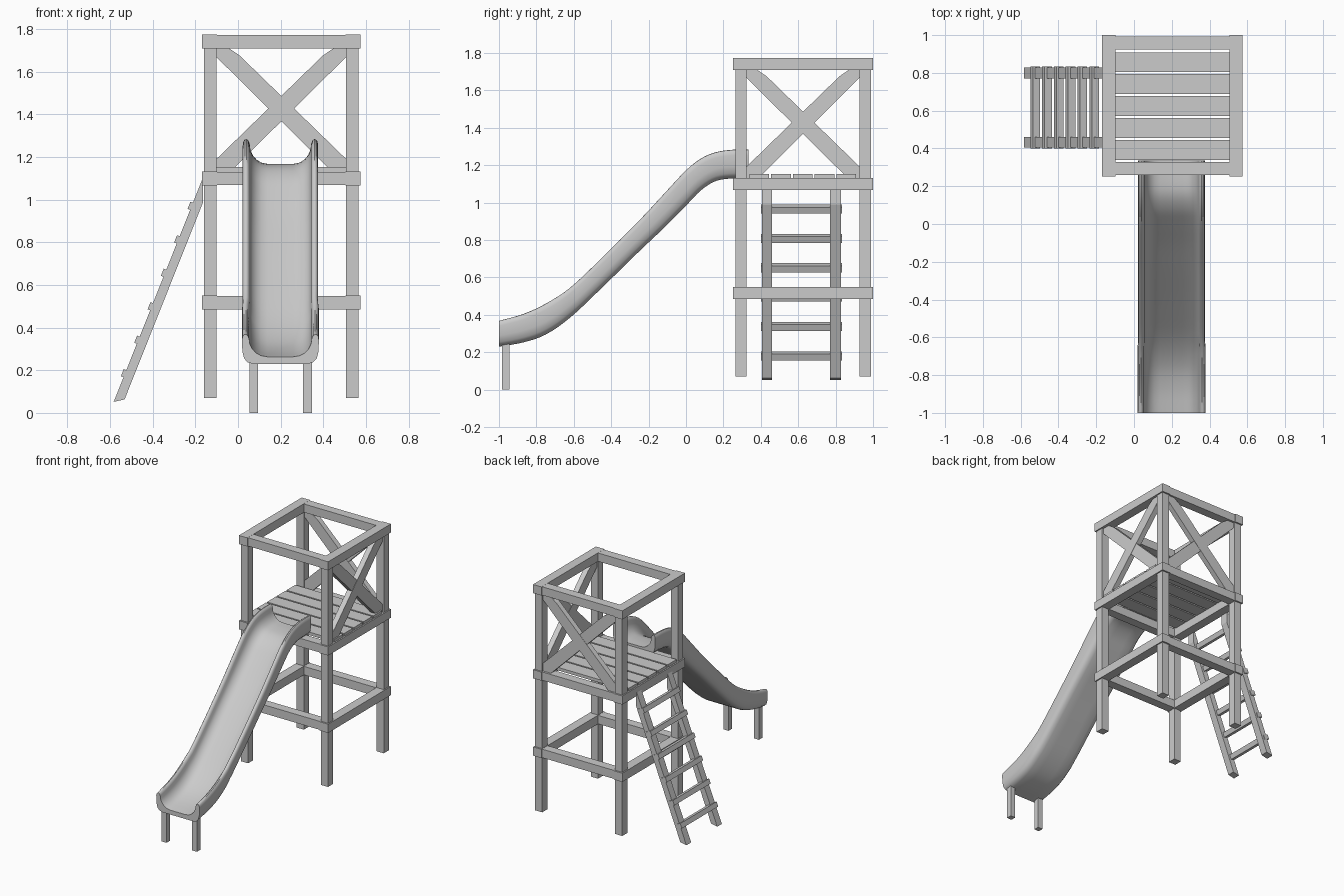
import bpy, bmesh
from mathutils import Vector

if "Cube" in bpy.data.objects:
    bpy.data.objects.remove(bpy.data.objects["Cube"])

CX, CY = 0.203, 0.626          # tower centre


def make(name, verts, faces):
    bm = bmesh.new()
    vs = [bm.verts.new(v) for v in verts]
    for f in faces:
        bm.faces.new([vs[i] for i in f])
    bmesh.ops.recalc_face_normals(bm, faces=bm.faces)
    mesh = bpy.data.meshes.new(name)
    bm.to_mesh(mesh)
    bm.free()
    ob = bpy.data.objects.new(name, mesh)
    bpy.context.collection.objects.link(ob)
    return ob


def loft(name, rings):
    """Closed solid through rings of equal point count."""
    n = len(rings[0])
    verts = [p for r in rings for p in r]
    faces = [tuple(range(n)), tuple(range(len(verts) - n, len(verts)))]
    for k in range(len(rings) - 1):
        for i in range(n):
            j = (i + 1) % n
            faces.append((k * n + i, k * n + j, (k + 1) * n + j, (k + 1) * n + i))
    return make(name, verts, faces)


def prism(name, pts, axis, a, b):
    """Outline in (h, z) extruded along 'x' or 'y' from a to b."""
    put = (lambda h, z, d: (d, h, z)) if axis == 'x' else (lambda h, z, d: (h, d, z))
    return loft(name, [[put(h, z, d) for h, z in pts] for d in (a, b)])


def box(name, x0, x1, y0, y1, z0, z1):
    return prism(name, [(x0, z0), (x1, z0), (x1, z1), (x0, z1)], 'y', y0, y1)


def span(c, s, inner, outer):
    return sorted((c + s * inner, c + s * outer))


# tower posts
for sx in (-1, 1):
    for sy in (-1, 1):
        box("tower_post", *span(CX, sx, 0.304, 0.363), *span(CY, sy, 0.302, 0.362), 0.07, 1.768)

# three rings of rails
for tier, z0, z1 in (("lower", 0.484, 0.55), ("deck", 1.067, 1.132), ("top", 1.709, 1.774)):
    for s in (-1, 1):
        box(tier + "_side_rail", *span(CX, s, 0.302, 0.372), CY - 0.374, CY + 0.374, z0, z1)
        box(tier + "_cross_rail", CX - 0.366, CX + 0.366, *span(CY, s, 0.299, 0.367), z0 + 0.001, z1 - 0.001)

# deck planks
for i in range(5):
    y = 0.339 + i * 0.1163
    box("deck_plank", CX - 0.362, CX + 0.362, y, y + 0.105, 1.13, 1.153)

# crossed braces on the back and right sides
W = 0.305
bar = [(-W, 1.13), (-W + 0.065, 1.13), (W, 1.67), (W, 1.71),
       (W - 0.06, 1.71), (W - 0.11, 1.676), (-W, 1.19)]
for s in (-1, 1):
    e = 0.001 * s
    prism("back_brace", [(CX + s * h, z) for h, z in bar], 'y', CY + 0.312 + e, CY + 0.352 + e)
    prism("right_brace", [(CY + s * h, z) for h, z in bar], 'x', CX + 0.312 + e, CX + 0.352 + e)

# ladder stringers
stringer = [(-0.583, 0.052), (-0.532, 0.063), (-0.163, 0.99), (-0.163, 1.107)]
for y0, y1 in ((0.406, 0.461), (0.771, 0.828)):
    prism("ladder_stringer", stringer, 'y', y0, y1)

# ladder rungs, tilted with the stringers
d, n = Vector((0.370, 0.929)), Vector((-0.929, 0.370))
for i in range(6):
    z = 0.184 + i * 0.157
    c = Vector((-0.583 + (z - 0.052) * 0.398, z))
    pts = [c + d * a + n * b for a, b in ((-.018, -.028), (.018, -.028), (.018, .013), (-.018, .013))]
    prism("ladder_rung", pts, 'y', 0.401, 0.833)


def spline(pts, steps):
    """Catmull-Rom through tuples."""
    p = [Vector(q) for q in pts]
    p = [2 * p[0] - p[1]] + p + [2 * p[-1] - p[-2]]
    out = []
    for a, b, c, e in zip(p, p[1:], p[2:], p[3:]):
        for k in range(steps):
            t = k / steps
            out.append(0.5 * (2 * b + (c - a) * t + (2 * a - 5 * b + 4 * c - e) * t * t
                              + (3 * b - a - 3 * c + e) * t ** 3))
    return out + [p[-2]]


# slide chute: (y, underside z, rim z) along its length
path = [(-1, .23, .368), (-.87, .253, .405), (-.75, .295, .46), (-.62, .385, .545),
        (-.46, .535, .695), (-.25, .74, .905), (-.115, .868, 1.05), (0, .984, 1.173),
        (.08, 1.066, 1.236), (.16, 1.116, 1.27), (.25, 1.13, 1.283), (.335, 1.131, 1.283)]
# half cross-section: (offset, height fraction)
half = [(.06, 0), (.125, 0), (.15, .05), (.167, .18), (.175, .42), (.177, .8), (.174, .93),
        (.167, .99), (.159, 1), (.15, .96), (.144, .85), (.141, .68), (.13, .51), (.112, .37),
        (.09, .28), (.06, .24)]
section = half + [(-u, t) for u, t in reversed(half)]
rings = []
for y, lo, hi in spline(path, 4):
    flare = 1.02 if y < -0.65 else 1.0
    rings.append([(0.199 + u * flare, y, lo + t * (hi - lo)) for u, t in section])
chute = loft("slide_chute", rings)
bpy.context.view_layer.objects.active = chute
chute.select_set(True)
bpy.ops.object.shade_smooth_by_angle(angle=0.7)

# slide legs
for s in (-1, 1):
    box("slide_leg", *span(0.2, s, 0.106, 0.147), -0.985, -0.944, 0, 0.25)
